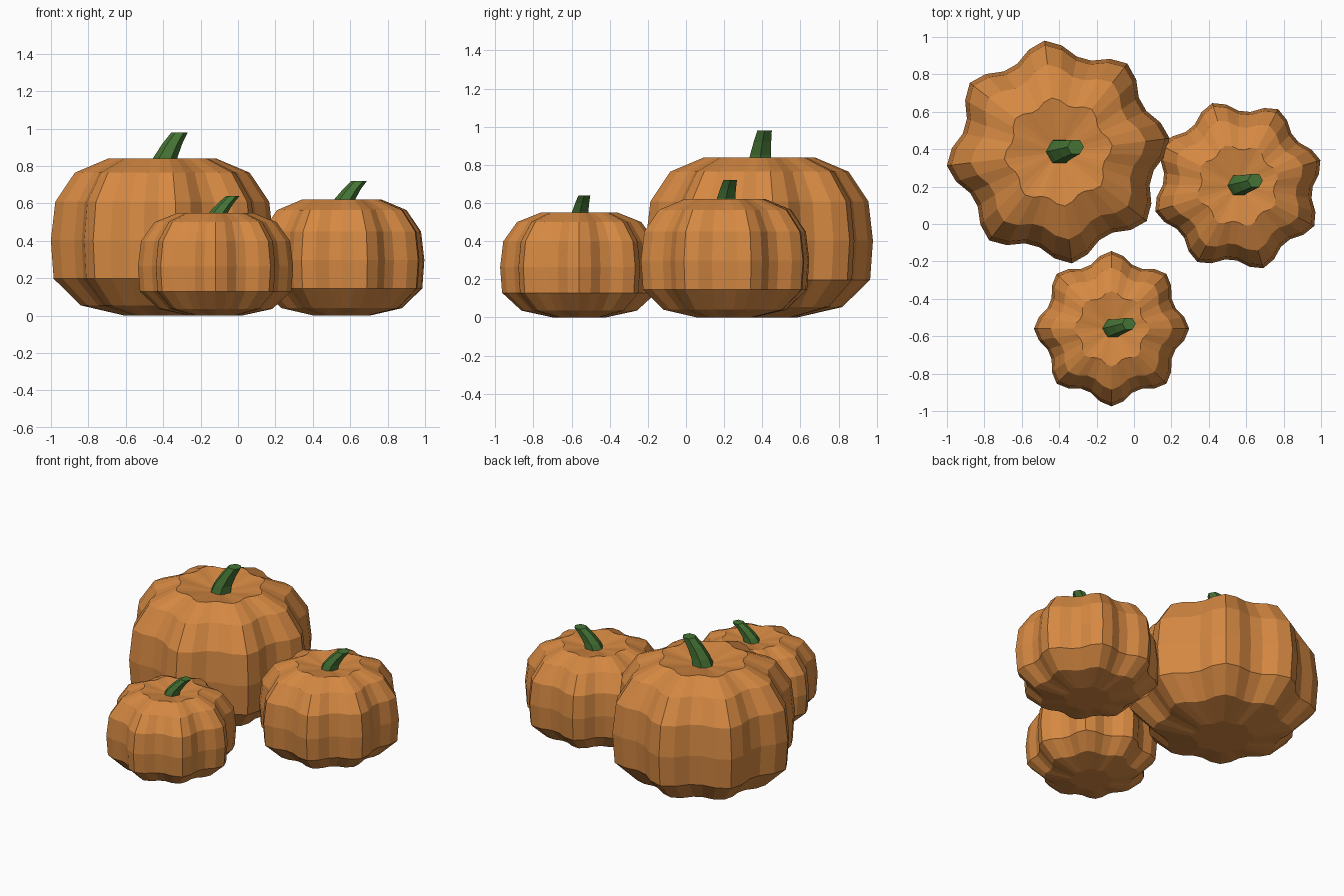
import bpy, bmesh
from math import sin, cos, pi, radians

if "Cube" in bpy.data.objects:
    bpy.data.objects.remove(bpy.data.objects["Cube"])

LOBES, SEGS = 8, 40
# Body profile for a unit pumpkin: (radius, height), bottom to top dimple
PROFILE = [(0.335, 0.0), (0.73, 0.065), (0.975, 0.235), (1.0, 0.48),
           (0.96, 0.725), (0.785, 0.91), (0.485, 1.0), (0.2, 0.965)]


def material(name, color):
    m = bpy.data.materials.new(name)
    m.diffuse_color = color
    m.use_nodes = True
    m.node_tree.nodes["Principled BSDF"].inputs["Base Color"].default_value = m.diffuse_color
    return m


ORANGE = material("pumpkin_orange", (0.67, 0.25, 0.055, 1))
GREEN = material("stem_green", (0.06, 0.17, 0.035, 1))


def loft(name, rings, mat, bottom=None, top=None):
    """Skin a stack of rings; close ends with a fan to a point or an n-gon."""
    bm = bmesh.new()
    loops = [[bm.verts.new(p) for p in ring] for ring in rings]
    n = len(loops[0])
    for a, b in zip(loops, loops[1:]):
        for i in range(n):
            j = (i + 1) % n
            bm.faces.new((a[i], a[j], b[j], b[i]))
    for loop, tip in ((loops[0], bottom), (loops[-1], top)):
        if tip is None:
            bm.faces.new(loop)
        else:
            v = bm.verts.new(tip)
            for i in range(n):
                bm.faces.new((loop[i], loop[(i + 1) % n], v))
    bmesh.ops.recalc_face_normals(bm, faces=bm.faces)
    me = bpy.data.meshes.new(name)
    bm.to_mesh(me)
    bm.free()
    me.materials.append(mat)
    ob = bpy.data.objects.new(name, me)
    bpy.context.collection.objects.link(ob)
    return ob


def pumpkin(name, cx, cy, radius, height, phase, stem_r, tip_r, stem_top):
    # Ribbed body
    rings = []
    for r, z in PROFILE:
        ring = []
        for i in range(SEGS):
            a = 2 * pi * i / SEGS
            rr = radius * r * (1 + 0.08 * cos(LOBES * a)) / 1.08
            ring.append((cx + rr * cos(a + phase), cy + rr * sin(a + phase), z * height))
        rings.append(ring)
    loft(name + "_body", rings, ORANGE, (cx, cy, 0), (cx, cy, 0.94 * height))

    # Curved six-sided stem, leaning to +x
    z0 = 0.93 * height
    stem = []
    for t in (0, 0.35, 0.7, 1):
        r = stem_r + (tip_r - stem_r) * t
        x = cx + 0.093 * t ** 1.5
        y = cy + 0.027 * t ** 1.5
        z = z0 + (stem_top - z0) * t
        stem.append([(x + r * cos(k * pi / 3), y + r * sin(k * pi / 3), z) for k in range(6)])
    loft(name + "_stem", stem, GREEN)


pumpkin("large_pumpkin", -0.405, 0.385, 0.60, 0.84, radians(7), 0.074, 0.044, 0.98)
pumpkin("medium_pumpkin", 0.555, 0.205, 0.462, 0.62, radians(17.2), 0.063, 0.041, 0.72)
pumpkin("small_pumpkin", -0.12, -0.56, 0.415, 0.55, 0.0, 0.056, 0.036, 0.64)
